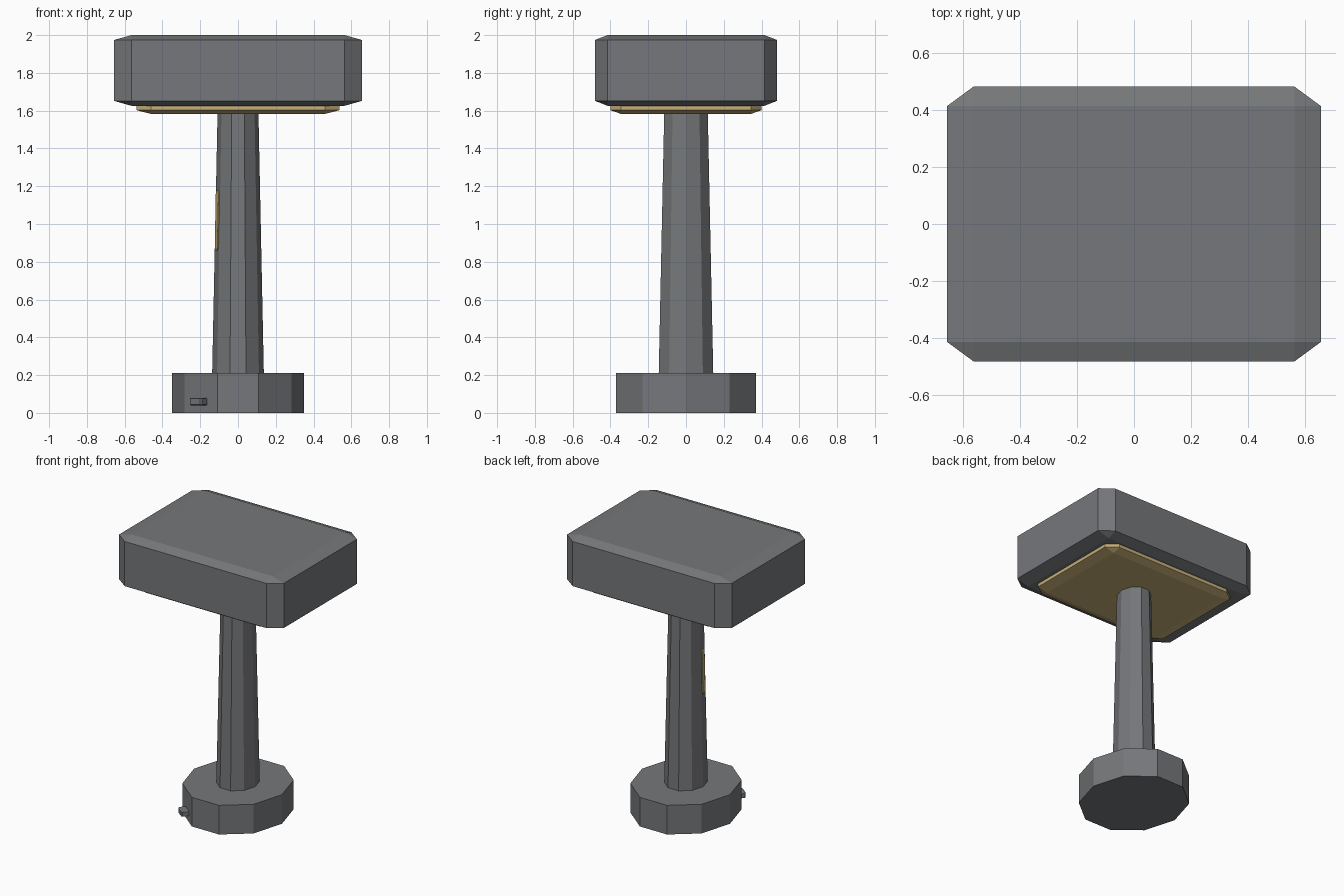
import bpy
import bmesh
from math import cos, sin, pi, atan2
from mathutils import Matrix, Vector

cube = bpy.data.objects.get("Cube")
if cube:
    bpy.data.objects.remove(cube, do_unlink=True)


def material(name, rgb):
    mat = bpy.data.materials.new(name)
    mat.use_nodes = True
    mat.diffuse_color = (*rgb, 1)
    bsdf = next(n for n in mat.node_tree.nodes if n.type == "BSDF_PRINCIPLED")
    bsdf.inputs["Base Color"].default_value = (*rgb, 1)
    return mat


grey = material("slate grey", (0.18, 0.186, 0.196))
gold = material("warm gold", (0.57, 0.43, 0.19))


def finish(bm, name, mat):
    bmesh.ops.recalc_face_normals(bm, faces=bm.faces)
    mesh = bpy.data.meshes.new(name)
    bm.to_mesh(mesh)
    bm.free()
    mesh.materials.append(mat)
    obj = bpy.data.objects.new(name, mesh)
    bpy.context.collection.objects.link(obj)
    return obj


def loft(name, mat, rings):
    """Skin a list of equal-length point rings and cap both ends."""
    bm = bmesh.new()
    loops = [[bm.verts.new(p) for p in ring] for ring in rings]
    n = len(loops[0])
    for a, b in zip(loops, loops[1:]):
        for i in range(n):
            j = (i + 1) % n
            bm.faces.new((a[i], a[j], b[j], b[i]))
    bm.faces.new(loops[0])
    bm.faces.new(loops[-1])
    return finish(bm, name, mat)


def decagon(rx, ry, z):
    return [Vector((rx * cos(i * pi / 5), ry * sin(i * pi / 5), z))
            for i in range(10)]


def chamfered_box(name, mat, half, centre, bevel, turn=0):
    """Chamfer a unit cube, then stretch it so the chamfer stretches too."""
    bm = bmesh.new()
    bmesh.ops.create_cube(bm, size=2)
    bmesh.ops.bevel(bm, geom=bm.edges[:], offset=bevel, segments=1,
                    affect="EDGES")
    bm.transform(Matrix.Translation(centre) @ Matrix.Rotation(turn, 4, "Z")
                 @ Matrix.Diagonal((*half, 1)))
    return finish(bm, name, mat)


# Faceted base and tapered stem
loft("base", grey, [decagon(0.35, 0.39, 0), decagon(0.35, 0.39, 0.21)])
stem = [decagon(0.137, 0.152, 0.2), decagon(0.108, 0.121, 1.6)]
loft("stem", grey, stem)

# Wide head with a gold light panel underneath
chamfered_box("head", grey, (0.657, 0.483, 0.187), (0, 0, 1.813), 0.14)
chamfered_box("light_panel", gold, (0.537, 0.4, 0.14), (0, 0, 1.723), 0.14)

# Small switch on the front-left-hand facet of the base
ring = decagon(0.35, 0.39, 0.06)
side = (ring[7] - ring[6]).normalized()
out = Vector((side.y, -side.x, 0))
chamfered_box("switch", grey, (0.042, 0.035, 0.02),
              (ring[6] + ring[7]) / 2 + out * 0.015, 0.2,
              atan2(side.y, side.x))

# Rounded gold inlay lying on one stem facet
low = (stem[0][5] + stem[0][6]) / 2
high = (stem[1][5] + stem[1][6]) / 2
up = (high - low).normalized()
across = (stem[0][6] - stem[0][5]).normalized()
normal = across.cross(up)
centre = low.lerp(high, (1.02 - low.z) / (high.z - low.z))
radius, straight = 0.026, 0.136
outline = []
for i in range(12):
    a = (i + 0.5) * pi / 6
    shift = straight if i < 6 else -straight
    outline.append(centre + across * radius * cos(a)
                   + up * (radius * sin(a) + shift))
loft("stem_inlay", gold, [[p + normal * d for p in outline]
                          for d in (-0.003, 0.005)])
